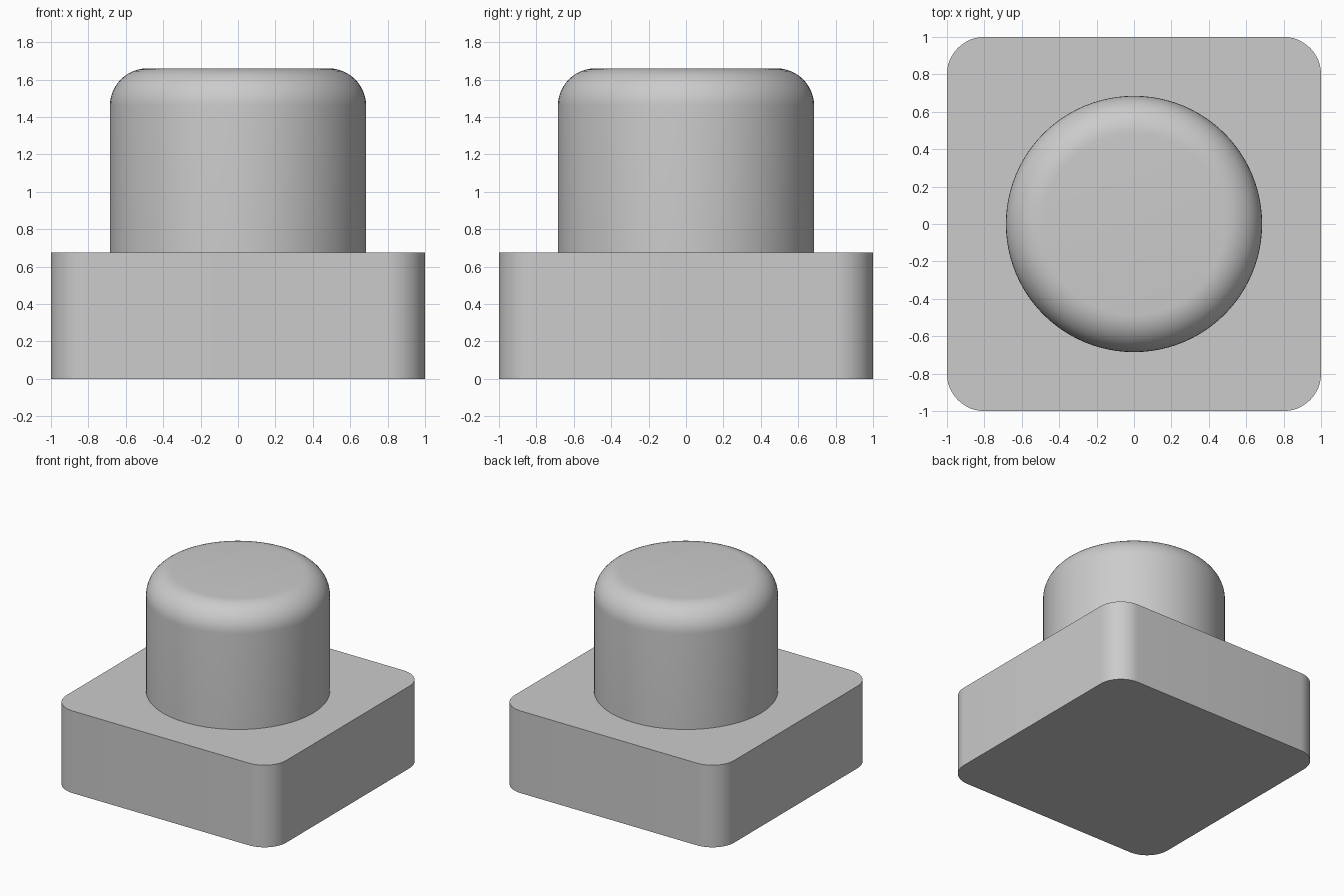
import bpy
import bmesh
import math

cube = bpy.data.objects.get("Cube")
if cube:
    bpy.data.objects.remove(cube, do_unlink=True)

BASE_TOP = 0.675
KNOB_TOP = 1.66
KNOB_RADIUS = 0.685
ROUNDING = 0.2

# Plain grey finish
grey = bpy.data.materials.new("plain grey")
grey.use_nodes = True
colour = (0.6, 0.6, 0.6, 1)
grey.diffuse_color = colour
grey.node_tree.nodes["Principled BSDF"].inputs["Base Color"].default_value = colour


def finish(name, bm):
    """Turn a bmesh into a smooth-shaded grey object."""
    bmesh.ops.recalc_face_normals(bm, faces=bm.faces)
    mesh = bpy.data.meshes.new(name)
    bm.to_mesh(mesh)
    bm.free()
    mesh.materials.append(grey)
    obj = bpy.data.objects.new(name, mesh)
    bpy.context.collection.objects.link(obj)
    bpy.ops.object.select_all(action="DESELECT")
    obj.select_set(True)
    bpy.context.view_layer.objects.active = obj
    bpy.ops.object.shade_smooth_by_angle(angle=math.radians(35))
    return obj


def round_edges(bm, edges, segments):
    bmesh.ops.bevel(bm, geom=edges, offset=ROUNDING, segments=segments,
                    profile=0.5, affect="EDGES")


# Square base with rounded upright corners
bm = bmesh.new()
bmesh.ops.create_cube(bm, size=2)
for v in bm.verts:
    v.co.z = BASE_TOP if v.co.z > 0 else 0
upright = [e for e in bm.edges if abs(e.verts[0].co.z - e.verts[1].co.z) > 0.1]
round_edges(bm, upright, 12)
finish("base", bm)

# Round knob with a rounded top rim, standing on the base
bm = bmesh.new()
bmesh.ops.create_cone(bm, cap_ends=True, segments=96, radius1=KNOB_RADIUS,
                      radius2=KNOB_RADIUS, depth=KNOB_TOP - BASE_TOP)
for v in bm.verts:
    v.co.z = KNOB_TOP if v.co.z > 0 else BASE_TOP
rim = [e for e in bm.edges if all(v.co.z == e.verts[0].co.z > 1 for v in e.verts)]
round_edges(bm, rim, 12)
# The underside is hidden against the base
bmesh.ops.delete(bm, geom=[f for f in bm.faces if f.normal.z < -0.9], context="FACES")
finish("knob", bm)
